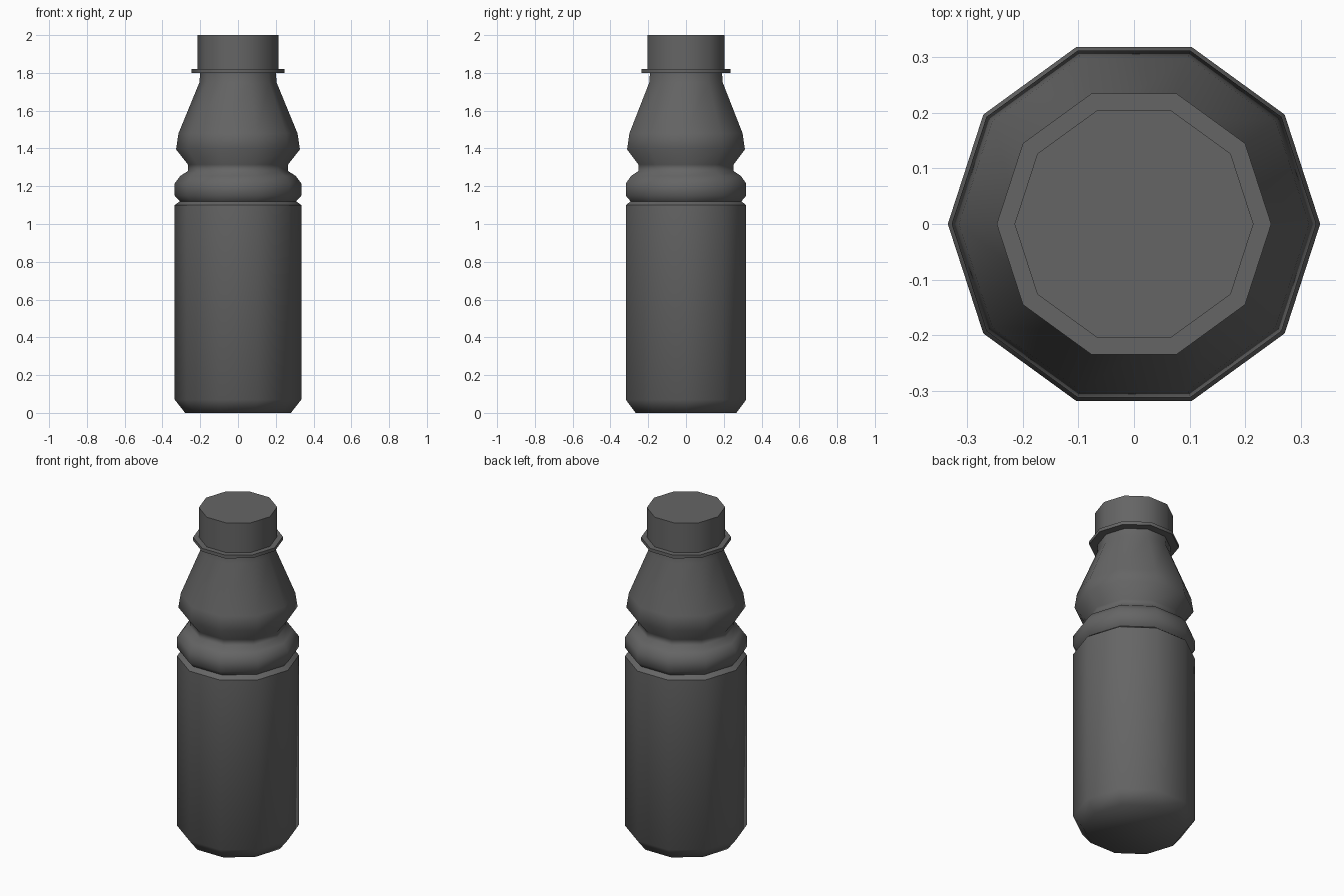
import bpy, bmesh, math

cube = bpy.data.objects.get("Cube")
if cube:
    bpy.data.objects.remove(cube, do_unlink=True)

SIDES = 10

grey = bpy.data.materials.new("dark grey")
grey.use_nodes = True
colour = (0.13, 0.13, 0.13, 1)
grey.diffuse_color = colour
grey.node_tree.nodes["Principled BSDF"].inputs["Base Color"].default_value = colour


def lathe(name, profile, cap_bottom=False, cap_top=False):
    """Turn a (radius, height) profile into a ten-sided part."""
    bm = bmesh.new()
    rings = []
    for r, z in profile:
        angles = [math.tau * i / SIDES for i in range(SIDES)]
        rings.append([bm.verts.new((r * math.cos(a), r * math.sin(a), z)) for a in angles])
    for low, high in zip(rings, rings[1:]):
        for i in range(SIDES):
            j = (i + 1) % SIDES
            bm.faces.new((low[i], low[j], high[j], high[i]))
    if cap_bottom:
        bm.faces.new(rings[0][::-1])
    if cap_top:
        bm.faces.new(rings[-1])
    mesh = bpy.data.meshes.new(name)
    bm.to_mesh(mesh)
    bm.free()
    mesh.materials.append(grey)
    obj = bpy.data.objects.new(name, mesh)
    bpy.context.collection.objects.link(obj)
    bpy.ops.object.select_all(action="DESELECT")
    obj.select_set(True)
    bpy.context.view_layer.objects.active = obj
    bpy.ops.object.shade_smooth_by_angle(angle=math.radians(59))
    return obj


# Straight lower body with a chamfered base
lathe("lower_body", [(0.28, 0), (0.335, 0.07), (0.335, 1.1)], cap_bottom=True)

# Pinch, grip ring, waist and tapering shoulder up to the neck
lathe("upper_body", [
    (0.335, 1.1), (0.308, 1.12), (0.335, 1.15), (0.335, 1.215), (0.305, 1.255),
    (0.265, 1.28), (0.265, 1.315), (0.328, 1.395), (0.315, 1.48),
    (0.204, 1.75), (0.2, 1.81)])

# Thin collar under the cap
lathe("neck_collar", [(0.247, 1.8), (0.247, 1.82)], cap_bottom=True, cap_top=True)

# Screw cap
lathe("cap", [(0.215, 1.82), (0.215, 2)], cap_top=True)
